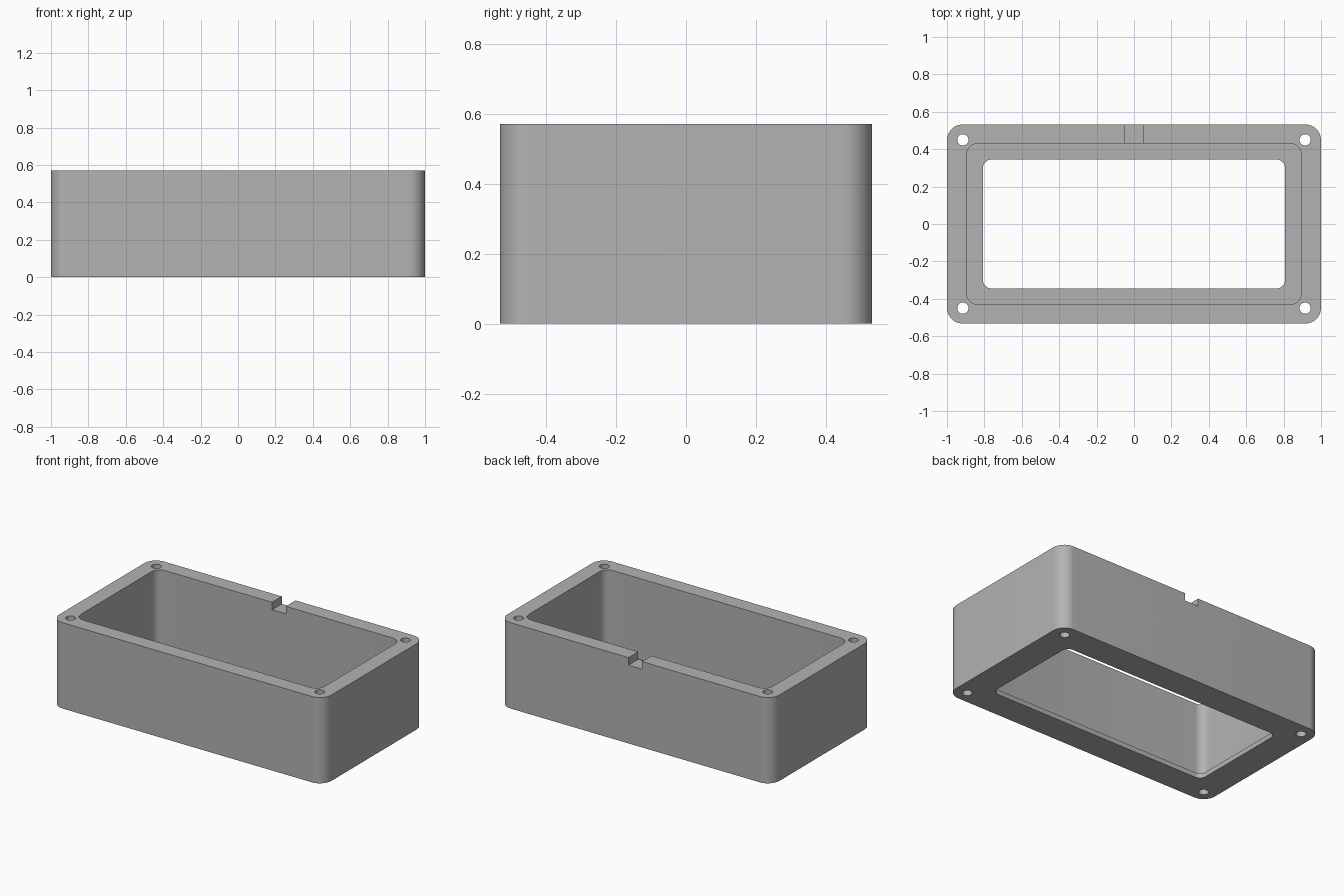
import bpy, bmesh, math

cube = bpy.data.objects.get("Cube")
if cube:
    bpy.data.objects.remove(cube, do_unlink=True)

HEIGHT, FLOOR = 0.57, 0.032

grey = bpy.data.materials.new("plain grey")
grey.use_nodes = True
colour = (0.45, 0.45, 0.45, 1)
grey.diffuse_color = colour
grey.node_tree.nodes["Principled BSDF"].inputs["Base Color"].default_value = colour


def rounded_block(name, cx, cy, hx, hy, r, z0, z1, seg=8):
    """Upright prism with rounded vertical corners."""
    bm = bmesh.new()
    ring = []
    corners = ((1, 1), (-1, 1), (-1, -1), (1, -1))
    for q, (sx, sy) in enumerate(corners):
        for i in range(seg + 1):
            if hx == r and i == seg:
                continue  # a full circle shares its corner points
            a = math.pi / 2 * (q + i / seg)
            ring.append(bm.verts.new((cx + sx * (hx - r) + r * math.cos(a),
                                      cy + sy * (hy - r) + r * math.sin(a), z0)))
    base = bm.faces.new(ring)
    top = bmesh.ops.extrude_face_region(bm, geom=[base])["geom"]
    bmesh.ops.translate(bm, vec=(0, 0, z1 - z0),
                        verts=[v for v in top if isinstance(v, bmesh.types.BMVert)])
    bmesh.ops.recalc_face_normals(bm, faces=bm.faces)
    mesh = bpy.data.meshes.new(name)
    bm.to_mesh(mesh)
    bm.free()
    mesh.materials.append(grey)
    obj = bpy.data.objects.new(name, mesh)
    bpy.context.collection.objects.link(obj)
    return obj


# Outer shell
case = rounded_block("enclosure_body", 0, 0, 1, 0.532, 0.085, 0, HEIGHT, 12)

# Cavity, floor window and corner screw holes
cutters = [
    rounded_block("cavity_cutter", 0, 0, 0.895, 0.43, 0.06, FLOOR, HEIGHT + 0.1),
    rounded_block("window_cutter", 0, 0, 0.807, 0.345, 0.045, -0.1, FLOOR + 0.1),
]
for sx in (-1, 1):
    for sy in (-1, 1):
        cutters.append(rounded_block("screw_hole_cutter", sx * 0.915, sy * 0.45,
                                     0.03, 0.03, 0.03, -0.1, HEIGHT + 0.1))

# Cable notch in the back rim
bpy.ops.mesh.primitive_cube_add(size=1, location=(0, 0.5, HEIGHT))
notch = bpy.context.object
notch.name = "notch_cutter"
notch.scale = (0.1, 0.25, 0.1)
notch.data.materials.append(grey)
cutters.append(notch)

bpy.ops.object.select_all(action="DESELECT")
case.select_set(True)
bpy.context.view_layer.objects.active = case
for cutter in cutters:
    mod = case.modifiers.new("cut", "BOOLEAN")
    mod.operation = "DIFFERENCE"
    mod.solver = "EXACT"
    mod.object = cutter
    bpy.ops.object.modifier_apply(modifier=mod.name)
    bpy.data.objects.remove(cutter, do_unlink=True)

bpy.ops.object.shade_smooth_by_angle(angle=math.radians(30))
